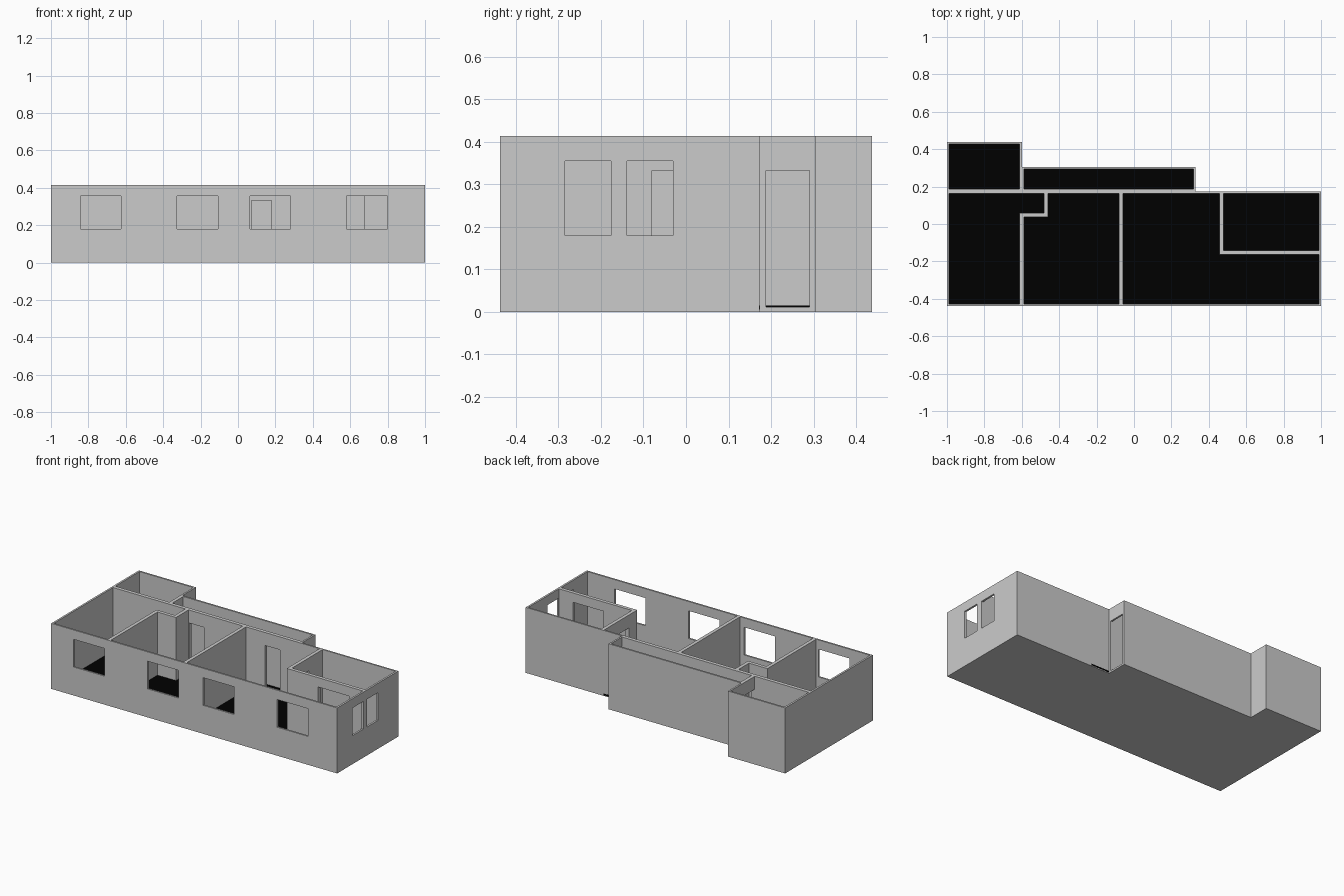
import bpy, bmesh
from mathutils import Vector

if "Cube" in bpy.data.objects:
    bpy.data.objects.remove(bpy.data.objects["Cube"])

H = 0.414        # wall height
BASE = 0.010     # slab under the rooms
HEAD_D, SILL, HEAD_W = 0.332, 0.180, 0.355   # door head, window sill and head


def add_prism(bm, pts, z0, z1):
    face = bm.faces.new([bm.verts.new((x, y, z0)) for x, y in pts])
    new = bmesh.ops.extrude_face_region(bm, geom=[face])["geom"]
    verts = [v for v in new if isinstance(v, bmesh.types.BMVert)]
    bmesh.ops.translate(bm, verts=verts, vec=Vector((0, 0, z1 - z0)))


def rect(x0, x1, y0, y1):
    return [(x0, y0), (x1, y0), (x1, y1), (x0, y1)]


def make(name, prisms):
    bm = bmesh.new()
    for pts, z0, z1 in prisms:
        add_prism(bm, pts, z0, z1)
    bmesh.ops.recalc_face_normals(bm, faces=bm.faces)
    me = bpy.data.meshes.new(name)
    bm.to_mesh(me)
    bm.free()
    ob = bpy.data.objects.new(name, me)
    bpy.context.collection.objects.link(ob)
    return ob


def cut(target, prisms):
    cutter = make("cutter", prisms)
    cutter.hide_render = True
    mod = target.modifiers.new("cut", "BOOLEAN")
    mod.operation, mod.solver, mod.object = "DIFFERENCE", "EXACT", cutter
    bpy.context.view_layer.objects.active = target
    bpy.ops.object.modifier_apply(modifier=mod.name)
    bpy.data.objects.remove(cutter)


# Outer footprint and the floor plan of each room
outline = [(-1, -.438), (1, -.438), (1, .173), (.328, .173),
           (.328, .305), (-.6, .305), (-.6, .438), (-1, .438)]
rooms = {
    "left_room": [(-.988, -.427), (-.611, -.427), (-.611, .059),
                  (-.482, .059), (-.482, .163), (-.988, .163)],
    "middle_room": [(-.589, -.427), (-.08, -.427), (-.08, .163),
                    (-.46, .163), (-.46, .037), (-.589, .037)],
    "main_room": [(-.058, -.427), (.988, -.427), (.988, -.164),
                  (.456, -.164), (.456, .163), (-.058, .163)],
    "right_room": rect(.478, .988, -.142, .163),
    "corridor": rect(-.589, .317, .186, .294),
    "back_room": rect(-.988, -.611, .186, .427),
}

walls = make("walls", [(outline, 0, H)])
cut(walls, [(pts, BASE, H + .1) for pts in rooms.values()])

# Windows: front wall, right wall, and one in the inner partition
windows = [rect(x, x + .217, -.5, -.41)
           for x in (-.843, -.325, .063, .581)]
windows += [rect(.97, 1.05, y, y + .109) for y in (-.285, -.139)]
windows.append(rect(.675, .89, -.18, -.12))
cut(walls, [(w, SILL, HEAD_W) for w in windows])

# Doors: off the corridor, into the right room, then both corridor ends
side_doors = [rect(x, x + .105, .15, .2) for x in (-.587, -.456, .073)]
side_doors.append(rect(.44, .49, -.08, .026))
end_doors = [rect(.30, .35, .188, .291), rect(-.63, -.57, .188, .291)]
for doors in (side_doors, end_doors):
    cut(walls, [(d, BASE + .001, HEAD_D) for d in doors])

# Black floors, the main one running under the back wall
black = bpy.data.materials.new("black_floor")
black.diffuse_color = (0, 0, 0, 1)
black.use_nodes = True
black.node_tree.nodes["Principled BSDF"].inputs["Base Color"].default_value = black.diffuse_color
for name, pts in rooms.items():
    if name == "main_room":
        pts = [(x, .1735 if y > .1 else y) for x, y in pts]
    floor = make(name + "_floor", [(pts, BASE - .005, BASE + .005)])
    floor.data.materials.append(black)
